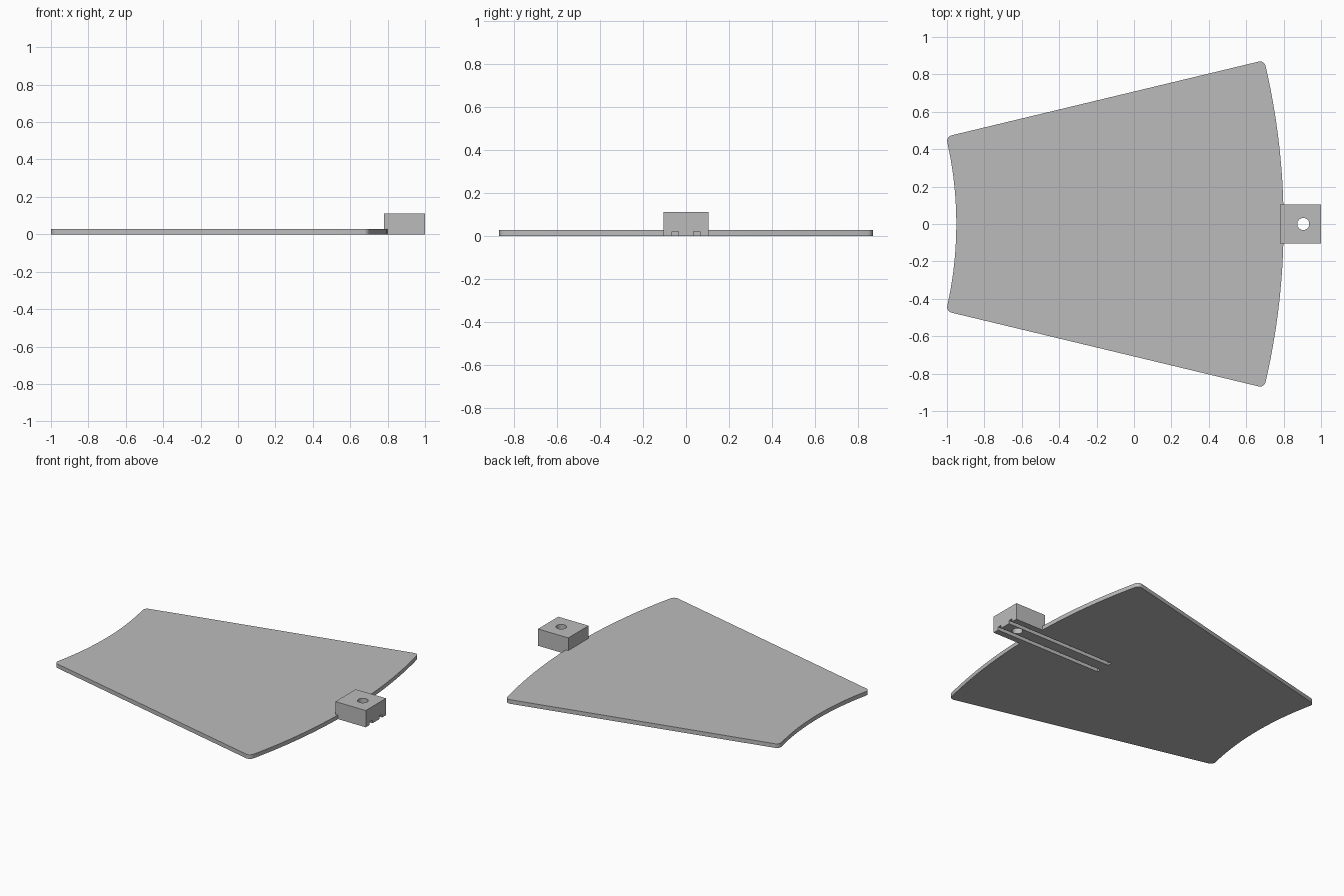
import bpy, bmesh, math
from mathutils import Matrix

cube = bpy.data.objects.get("Cube")
if cube:
    bpy.data.objects.remove(cube, do_unlink=True)

# Single grey material
grey = bpy.data.materials.new("plain grey")
grey.use_nodes = True
grey.diffuse_color = (0.5, 0.5, 0.5, 1)
grey.node_tree.nodes["Principled BSDF"].inputs["Base Color"].default_value = (0.5, 0.5, 0.5, 1)


def add_object(name, bm):
    bmesh.ops.recalc_face_normals(bm, faces=bm.faces)
    mesh = bpy.data.meshes.new(name)
    bm.to_mesh(mesh)
    bm.free()
    mesh.materials.append(grey)
    obj = bpy.data.objects.new(name, mesh)
    bpy.context.collection.objects.link(obj)
    return obj


def box(name, x, y, z):
    bm = bmesh.new()
    bmesh.ops.create_cube(bm, size=1)
    for v in bm.verts:
        v.co = [lo + (c + 0.5) * (hi - lo) for c, (lo, hi) in zip(v.co, (x, y, z))]
    return add_object(name, bm)


# Sector plate: two concentric arcs, straight sides, rounded corners
APEX, INNER, OUTER, HALF = -2.95, 2.0, 3.75, math.radians(13.5)
THICK, STEPS = 0.027, 22


def arc(radius, sign):
    angles = [sign * HALF * (2 * i / STEPS - 1) for i in range(STEPS + 1)]
    return [(APEX + radius * math.cos(a), radius * math.sin(a), 0) for a in angles]


bm = bmesh.new()
outline = [bm.verts.new(p) for p in arc(OUTER, 1) + arc(INNER, -1)]
base = bm.faces.new(outline)
corner_xy = [outline[i].co.xy for i in (0, STEPS, STEPS + 1, -1)]
top = bmesh.ops.extrude_face_region(bm, geom=[base])["geom"]
bmesh.ops.translate(bm, vec=(0, 0, THICK), verts=[g for g in top if isinstance(g, bmesh.types.BMVert)])
corners = [e for e in bm.edges
           if abs(e.verts[0].co.z - e.verts[1].co.z) > THICK / 2
           and any((e.verts[0].co.xy - c).length < 0.001 for c in corner_xy)]
bmesh.ops.bevel(bm, geom=corners, offset=0.03, segments=6, profile=0.5, affect="EDGES")
plate = add_object("sector_plate", bm)

# Mounting block on the outer edge
block = box("mounting_block", (0.78, 1.0), (-0.105, 0.105), (0, 0.11))

# Cutters: two underside grooves and the vertical bolt hole
grooves = [box("groove_cutter", (0.23, 1.1), (s * 0.05 - 0.014, s * 0.05 + 0.014), (-0.05, 0.021))
           for s in (-1, 1)]
bm = bmesh.new()
bmesh.ops.create_cone(bm, cap_ends=True, segments=40, radius1=0.032, radius2=0.032, depth=0.4,
                      matrix=Matrix.Translation((0.905, 0, 0.05)))
hole = add_object("hole_cutter", bm)


def carve(obj, cutters):
    bpy.context.view_layer.objects.active = obj
    for cutter in cutters:
        mod = obj.modifiers.new("cut", "BOOLEAN")
        mod.operation, mod.solver, mod.object = "DIFFERENCE", "EXACT", cutter
        bpy.ops.object.modifier_apply(modifier=mod.name)


carve(plate, grooves)
carve(block, grooves + [hole])
for cutter in grooves + [hole]:
    bpy.data.objects.remove(cutter, do_unlink=True)

# Smooth arcs and hole, sharp rims
bpy.ops.object.select_all(action="DESELECT")
for obj in (plate, block):
    obj.select_set(True)
bpy.ops.object.shade_smooth_by_angle(angle=math.radians(30))
